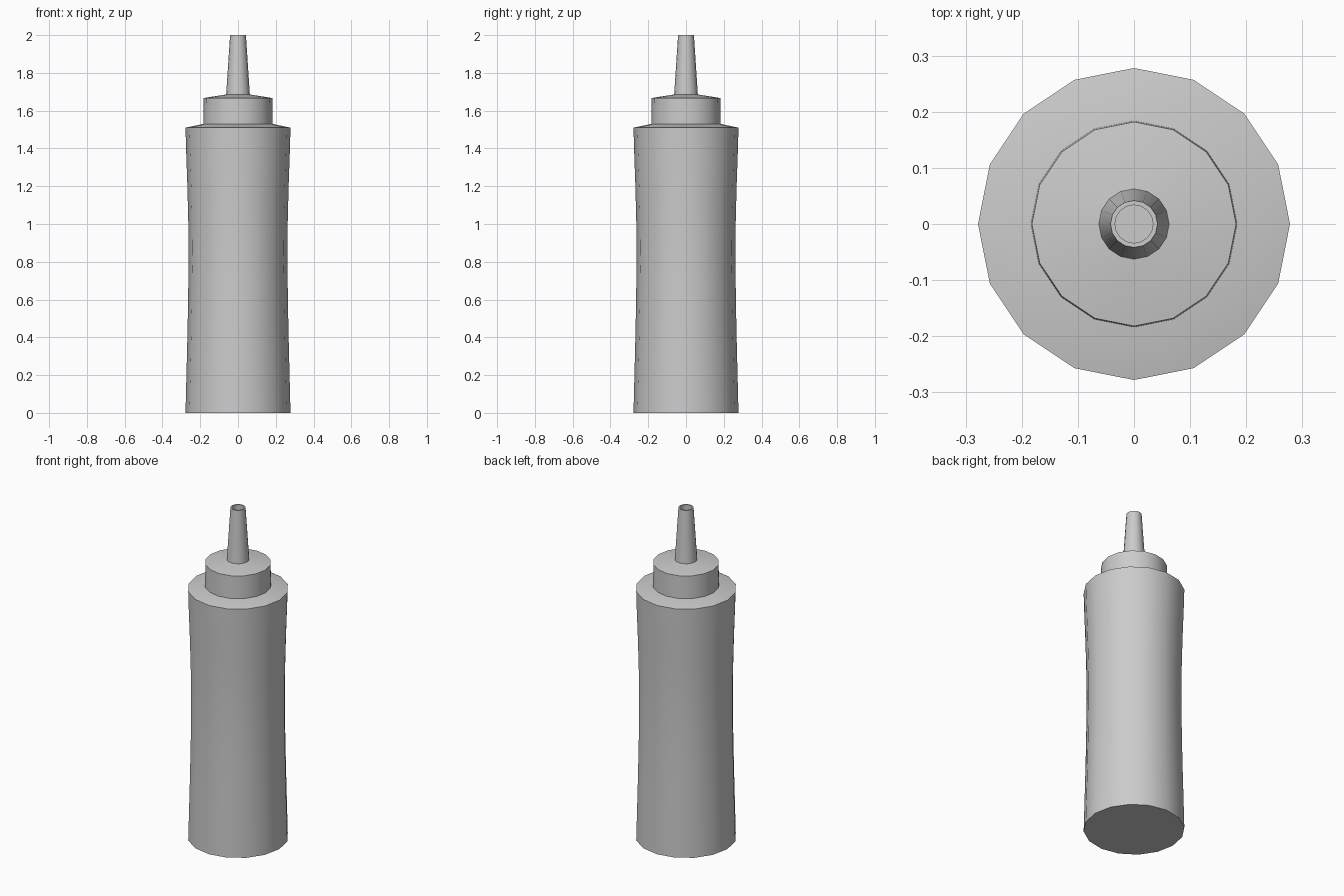
import bpy, bmesh, math

if "Cube" in bpy.data.objects:
    bpy.data.objects.remove(bpy.data.objects["Cube"])

SIDES = 16

def lathe(name, profile, sides=SIDES):
    """Revolve (radius, z) points around z, closing both ends with flat faces."""
    bm = bmesh.new()
    rings = []
    for r, z in profile:
        rings.append([bm.verts.new((r * math.cos(2 * math.pi * i / sides),
                                    r * math.sin(2 * math.pi * i / sides), z))
                      for i in range(sides)])
    for a, b in zip(rings, rings[1:]):
        for i in range(sides):
            j = (i + 1) % sides
            bm.faces.new((a[i], a[j], b[j], b[i]))
    bm.faces.new(rings[0][::-1])
    bm.faces.new(rings[-1])
    mesh = bpy.data.meshes.new(name)
    bm.to_mesh(mesh)
    bm.free()
    ob = bpy.data.objects.new(name, mesh)
    bpy.context.collection.objects.link(ob)
    bpy.ops.object.select_all(action='DESELECT')
    ob.select_set(True)
    bpy.context.view_layer.objects.active = ob
    bpy.ops.object.shade_smooth_by_angle(angle=math.radians(30))
    return ob

# Squeezable body with a gentle waist and a sloped shoulder
lathe("bottle_body", [(0.278, 0), (0.273, 0.2), (0.268, 0.4), (0.264, 0.6),
                      (0.262, 0.8), (0.263, 1.0), (0.268, 1.2), (0.275, 1.4),
                      (0.278, 1.51), (0.183, 1.53)])

# Screw cap with a shallow cone top
lathe("cap", [(0.184, 1.525), (0.182, 1.667), (0.06, 1.686)])

# Tapered nozzle with a recessed opening
lathe("nozzle", [(0.063, 1.68), (0.042, 2.0), (0.034, 2.0), (0.036, 1.93)])
